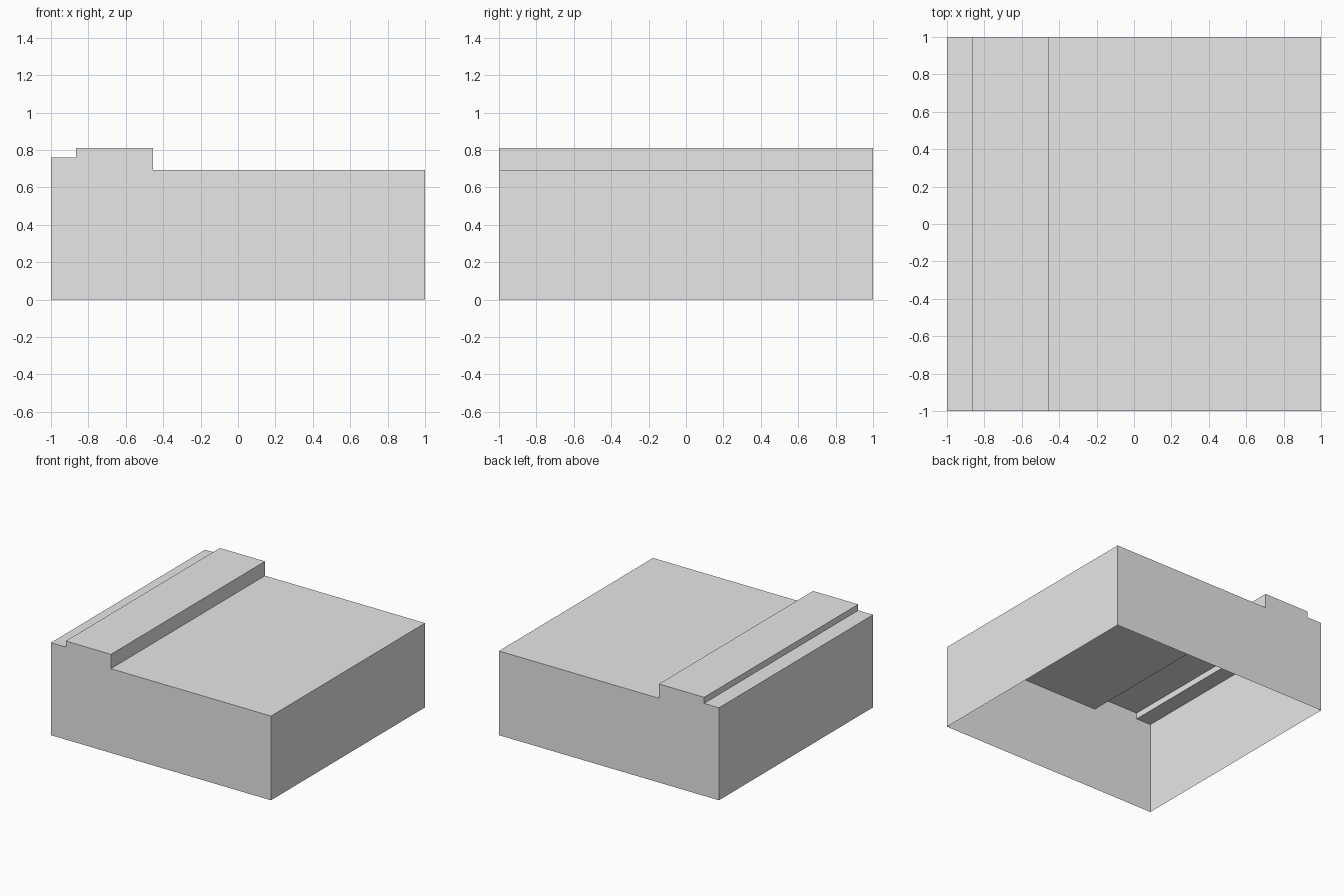
import bpy
import bmesh

cube = bpy.data.objects.get("Cube")
if cube:
    bpy.data.objects.remove(cube, do_unlink=True)

# Single plain grey
grey = bpy.data.materials.new("light_grey")
grey.use_nodes = True
colour = (0.8, 0.8, 0.8, 1.0)
grey.diffuse_color = colour
grey.node_tree.nodes["Principled BSDF"].inputs["Base Color"].default_value = colour

# Stepped outline of the end walls, from the lower left round to the lower right
profile = [(-1, 0), (-1, 0.76), (-0.865, 0.76), (-0.865, 0.81),
           (-0.455, 0.81), (-0.455, 0.692), (1, 0.692), (1, 0)]

bm = bmesh.new()
front = [bm.verts.new((x, -1, z)) for x, z in profile]
back = [bm.verts.new((x, 1, z)) for x, z in profile]

# End walls
bm.faces.new(front[::-1])
bm.faces.new(back)

# Side walls and stepped top; the underside stays open
for i in range(len(profile) - 1):
    bm.faces.new((front[i], front[i + 1], back[i + 1], back[i]))

bmesh.ops.recalc_face_normals(bm, faces=bm.faces)
mesh = bpy.data.meshes.new("stepped_shell")
bm.to_mesh(mesh)
bm.free()
mesh.materials.append(grey)

shell = bpy.data.objects.new("stepped_shell", mesh)
bpy.context.collection.objects.link(shell)
